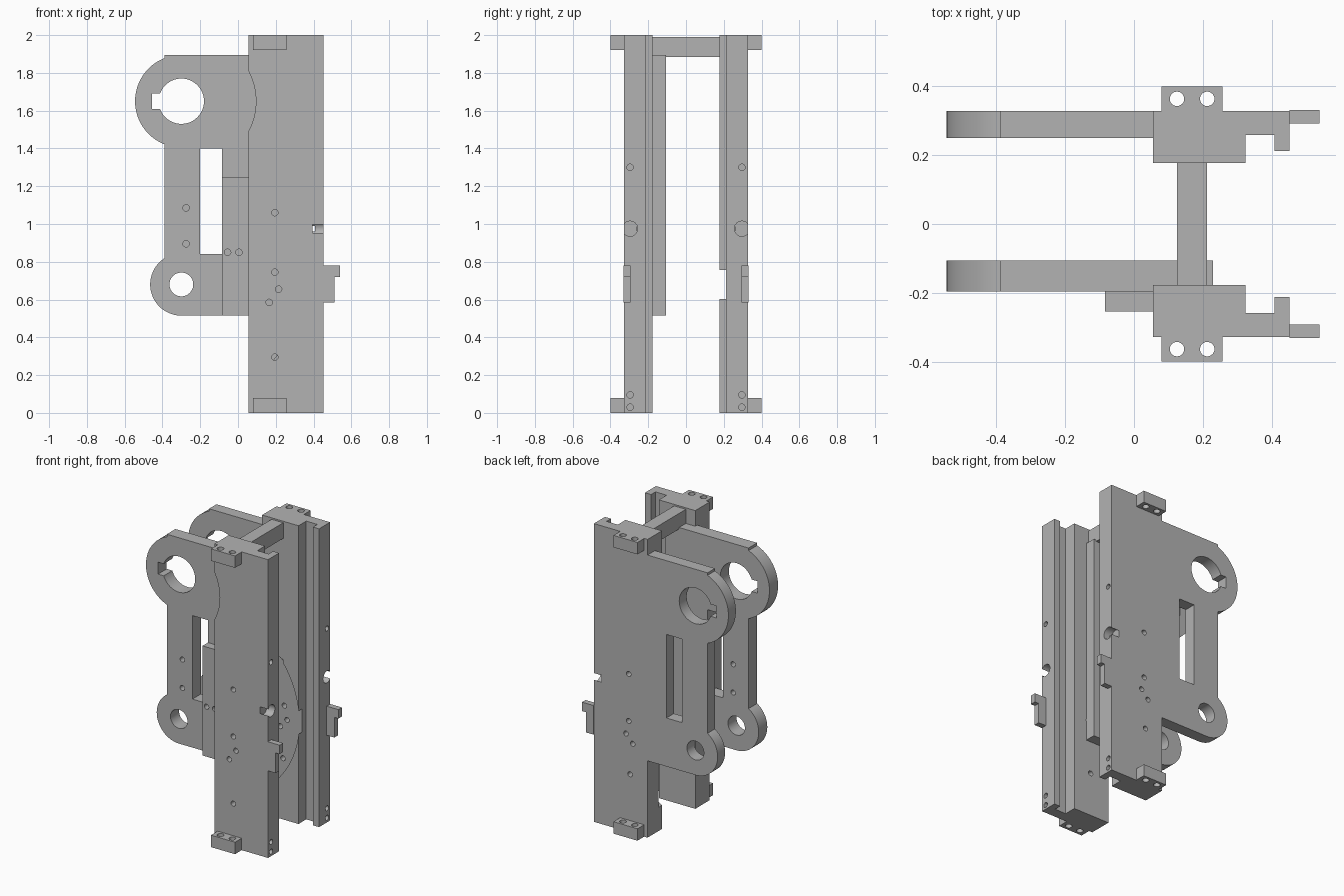
import bpy
import bmesh
from math import sin, cos, acos, pi, radians

if "Cube" in bpy.data.objects:
    bpy.data.objects.remove(bpy.data.objects["Cube"], do_unlink=True)

metal = bpy.data.materials.new("machined grey")
metal.use_nodes = True
GREY = (0.45, 0.45, 0.45, 1)
metal.diffuse_color = GREY
metal.node_tree.nodes["Principled BSDF"].inputs["Base Color"].default_value = GREY

PLACE = {
    "x": lambda u, v, d: (d, u, v),
    "y": lambda u, v, d: (u, d, v),
    "z": lambda u, v, d: (u, v, d),
}


def prism(name, outline, axis, low, high):
    """Extrude a flat outline along an axis."""
    bm = bmesh.new()
    ends = [[bm.verts.new(PLACE[axis](u, v, d)) for u, v in outline] for d in (low, high)]
    bm.faces.new(ends[0])
    bm.faces.new(ends[1])
    n = len(outline)
    for i in range(n):
        j = (i + 1) % n
        bm.faces.new((ends[0][i], ends[0][j], ends[1][j], ends[1][i]))
    bmesh.ops.recalc_face_normals(bm, faces=bm.faces)
    mesh = bpy.data.meshes.new(name)
    bm.to_mesh(mesh)
    bm.free()
    mesh.materials.append(metal)
    obj = bpy.data.objects.new(name, mesh)
    bpy.context.collection.objects.link(obj)
    return obj


def rect(u0, u1, v0, v1):
    return [(u0, v0), (u1, v0), (u1, v1), (u0, v1)]


def arc(u, v, r, start=0.0, end=2 * pi, steps=48):
    return [(u + r * cos(start + (end - start) * i / steps),
             v + r * sin(start + (end - start) * i / steps)) for i in range(steps + 1)]


def circle(u, v, r, steps=48):
    return arc(u, v, r, steps=steps)[:-1]


def cut(obj, outline, axis, low, high):
    """Subtract a prism from a part and drop the cutter."""
    cutter = prism("cutter", outline, axis, low, high)
    cutter.hide_render = True
    mod = obj.modifiers.new("cut", "BOOLEAN")
    mod.operation = "DIFFERENCE"
    mod.solver = "EXACT"
    mod.object = cutter
    bpy.context.view_layer.update()
    graph = bpy.context.evaluated_depsgraph_get()
    mesh = bpy.data.meshes.new_from_object(obj.evaluated_get(graph))
    obj.modifiers.clear()
    obj.data = mesh
    bpy.data.objects.remove(cutter, do_unlink=True)


HEAD = (-0.3, 1.65)
FOOT = (-0.3, 0.68)
PIN = 0.017


def side_plate(name, y0, y1, right):
    """Arm plate with a round head, round foot, keyed bore and slot."""
    edge = -0.39
    a = acos((edge - HEAD[0]) / 0.245)
    b = acos((edge - FOOT[0]) / 0.165)
    outline = [(right, 0.515), (right, 1.895), (edge, 1.895)]
    outline += arc(*HEAD, 0.245, a, 2 * pi - a)
    outline += arc(*FOOT, 0.165, b, 1.5 * pi)
    plate = prism(name, outline, "y", y0, y1)
    lo, hi = y0 - 0.02, y1 + 0.02
    cut(plate, circle(*HEAD, 0.12), "y", lo, hi)
    cut(plate, rect(-0.455, -0.35, 1.61, 1.69), "y", lo, hi)
    cut(plate, circle(*FOOT, 0.063), "y", lo, hi)
    cut(plate, rect(-0.2, -0.085, 0.84, 1.4), "y", lo, hi)
    return plate


def rail(name, side, holes):
    """Upright rail with a grooved, lipped edge; side is -1 front, 1 back."""
    outer, inner, web, lip = 0.329, 0.177, 0.259, 0.212
    section = [(0.055, outer), (0.453, outer), (0.453, lip), (0.408, lip),
               (0.408, web), (0.325, web), (0.325, inner), (0.055, inner)]
    obj = prism(name, [(x, side * y) for x, y in section], "z", 0, 2)
    # Sideways bores in the outer edge
    for z, r in ((1.3, PIN), (0.975, 0.04), (0.095, PIN), (0.03, PIN)):
        cut(obj, circle(side * 0.296, z, r, 32), "x", 0.395, 0.5)
    # Pin holes through the face
    y0, y1 = sorted((side * 0.15, side * 0.36))
    for x, z in holes:
        cut(obj, circle(x, z, PIN, 24), "y", y0, y1)
    return obj


# Upright rails
front_rail = rail("front_rail", -1, [(0.195, 1.06), (0.195, 0.745), (0.215, 0.655),
                                     (0.165, 0.585), (0.195, 0.295)])
back_rail = rail("back_rail", 1, [(0.195, 1.06), (0.195, 0.745), (0.215, 0.655),
                                  (0.165, 0.6), (0.185, 0.39)])

# Round clearance pockets in the rails
cut(front_rail, circle(-0.245, 1.65, 0.34, 96), "y", -0.36, -0.197)
cut(back_rail, circle(*FOOT, 0.63, 128), "y", 0.15, 0.212)

# Arm plates
front_plate = side_plate("front_plate", -0.197, -0.106, 0.23)
for z in (0.895, 1.085):
    cut(front_plate, circle(-0.275, z, PIN, 24), "y", -0.22, -0.08)
side_plate("back_plate", 0.25, 0.329, 0.055)

# Spacer beside the front rail
spacer = prism("spacer_block", rect(-0.085, 0.055, 0.515, 1.25), "y", -0.255, -0.197)
for x in (-0.055, 0.005):
    cut(spacer, circle(x, 0.85, PIN, 24), "y", -0.28, -0.21)

# Bar joining the rails
prism("cross_bar", rect(0.125, 0.212, 1.885, 1.99), "y", -0.178, 0.178)

# Mounting lugs and latch tabs on both rails
for side, label in ((-1, "front"), (1, "back")):
    for z, level in ((0, "lower"), (1.92, "upper")):
        y0, y1 = sorted((side * 0.329, side * 0.4))
        lug = prism(f"{label}_{level}_lug", rect(0.08, 0.258, y0, y1), "z", z, z + 0.08)
        for x in (0.125, 0.213):
            cut(lug, circle(x, side * 0.364, 0.021, 32), "z", z - 0.02, z + 0.1)
    hook = [(0.453, 0.585), (0.51, 0.585), (0.51, 0.72), (0.54, 0.72),
            (0.54, 0.78), (0.453, 0.78)]
    y0, y1 = sorted((side * 0.293, side * 0.331))
    prism(f"{label}_latch_tab", hook, "y", y0, y1)

# Smooth the round walls, keep edges sharp
for obj in bpy.context.collection.objects:
    if obj.type == "MESH" and metal.name in obj.data.materials:
        bpy.context.view_layer.objects.active = obj
        obj.select_set(True)
bpy.ops.object.shade_smooth_by_angle(angle=radians(30))
